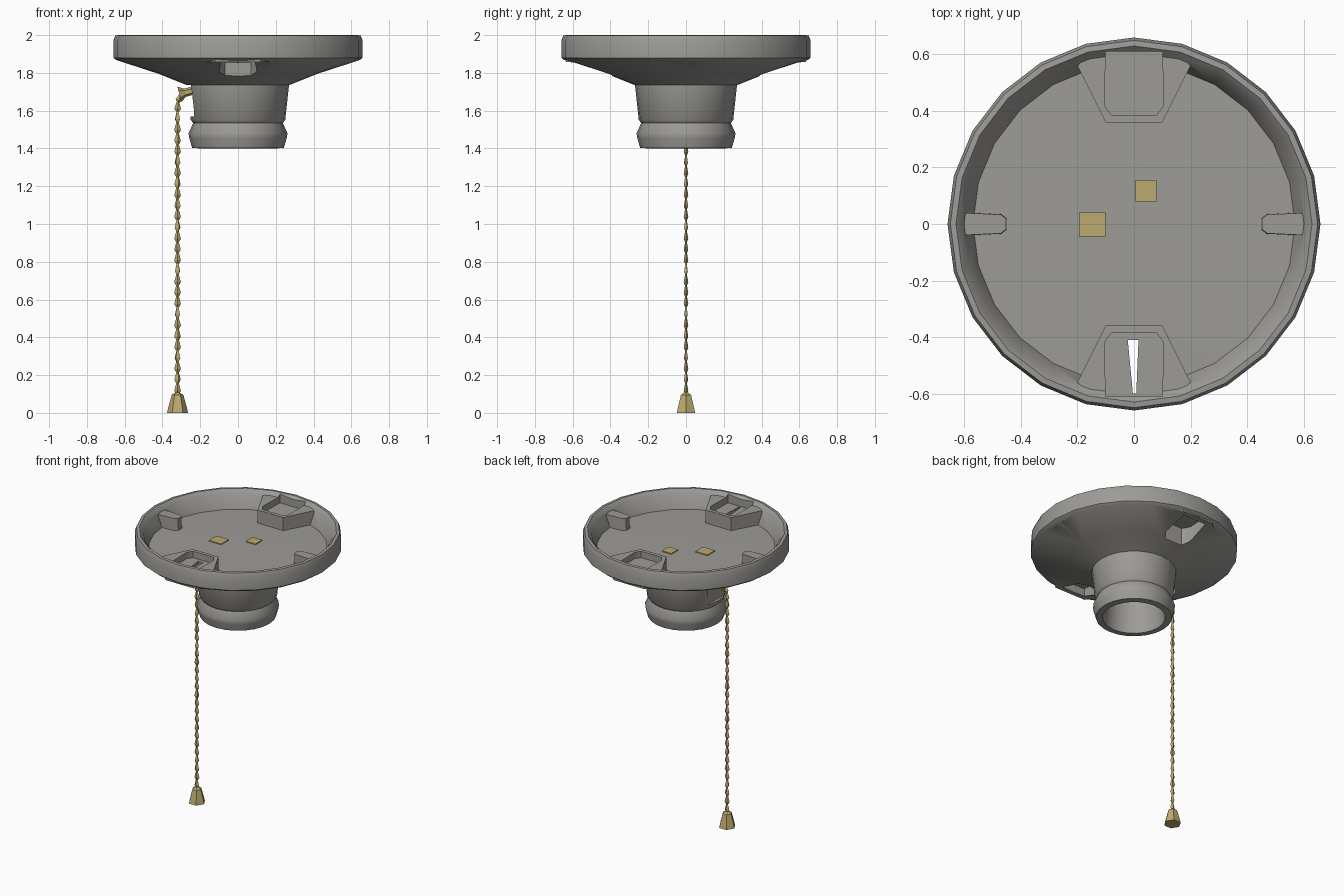
import bpy, bmesh, math
from mathutils import Vector

if "Cube" in bpy.data.objects:
    bpy.data.objects.remove(bpy.data.objects["Cube"])


def material(name, rgb):
    m = bpy.data.materials.new(name)
    m.diffuse_color = (*rgb, 1)
    m.use_nodes = True
    m.node_tree.nodes["Principled BSDF"].inputs["Base Color"].default_value = m.diffuse_color
    return m


GREY = material("warm_grey", (0.34, 0.33, 0.31))
BRASS = material("brass", (0.50, 0.40, 0.16))


def finish(name, bm, mat):
    bmesh.ops.recalc_face_normals(bm, faces=bm.faces)
    me = bpy.data.meshes.new(name)
    bm.to_mesh(me)
    bm.free()
    ob = bpy.data.objects.new(name, me)
    bpy.context.collection.objects.link(ob)
    me.materials.append(mat)
    return ob


def lathe(name, profile, n, mat):
    """Solid of revolution; profile points are (radius, z)."""
    bm = bmesh.new()
    rings = []
    for r, z in profile:
        k = n if r > 0 else 1
        rings.append([bm.verts.new((r * math.cos(2 * math.pi * i / n),
                                    r * math.sin(2 * math.pi * i / n), z)) for i in range(k)])
    for a, b in zip(rings, rings[1:]):
        for i in range(n):
            j = (i + 1) % n
            vs = [a[i % len(a)], a[j % len(a)], b[j % len(b)], b[i % len(b)]]
            bm.faces.new(list(dict.fromkeys(vs)))
    return finish(name, bm, mat)


def prism(name, outline, z0, z1, mat, taper=1.0):
    """Extrude an xy outline from z0 to z1, optionally tapering the top."""
    bm = bmesh.new()
    c = sum((Vector(p) for p in outline), Vector((0, 0))) / len(outline)
    lo = [bm.verts.new((x, y, z0)) for x, y in outline]
    hi = [bm.verts.new((*(c + (Vector(p) - c) * taper), z1)) for p in outline]
    n = len(lo)
    bm.faces.new(lo)
    bm.faces.new(hi)
    for i in range(n):
        bm.faces.new((lo[i], lo[(i + 1) % n], hi[(i + 1) % n], hi[i]))
    return finish(name, bm, mat)


def combine(target, other, op):
    """Apply a boolean and remove the helper."""
    other.hide_render = True
    mod = target.modifiers.new(op, 'BOOLEAN')
    mod.operation, mod.object, mod.solver = op, other, 'EXACT'
    bpy.context.view_layer.objects.active = target
    bpy.ops.object.modifier_apply(modifier=mod.name)
    bpy.data.objects.remove(other, do_unlink=True)


def box(x0, x1, y0, y1):
    return [(x0, y0), (x1, y0), (x1, y1), (x0, y1)]


# Ceiling canopy with neck, bead and hollow socket
body = lathe("lamp_holder", [
    (0, 1.885), (0.30, 1.885), (0.57, 1.88), (0.605, 1.975), (0.63, 2.0), (0.65, 1.998),
    (0.66, 1.97), (0.66, 1.88), (0.645, 1.868), (0.42, 1.795), (0.27, 1.735),
    (0.25, 1.55), (0.237, 1.535), (0.262, 1.48), (0.258, 1.455), (0.243, 1.403),
    (0.20, 1.40), (0.19, 1.50), (0.185, 1.70), (0, 1.70)], 24, GREY)

# Screw bosses at front and back: raised block, top recess, pocket underneath
for s in (-1, 1):
    flip = lambda pts: [(x, s * y) for x, y in pts]
    combine(body, prism("boss", flip([(-0.10, 0.36), (0.10, 0.36), (0.20, 0.56), (0.12, 0.635),
                                      (-0.12, 0.635), (-0.20, 0.56)]), 1.857, 1.975, GREY), 'UNION')
    combine(body, prism("recess", flip([(-0.08, 0.385), (0.08, 0.385), (0.105, 0.42), (0.10, 0.61),
                                        (-0.10, 0.61), (-0.105, 0.42)]), 1.93, 2.1, GREY), 'DIFFERENCE')
    combine(body, prism("pocket", flip([(-0.07, 0.39), (0.07, 0.39), (0.10, 0.44), (0.09, 0.60),
                                        (-0.09, 0.60), (-0.10, 0.44)]), 1.6, 1.91, GREY), 'DIFFERENCE')
    # Side ribs
    combine(body, prism("rib", [(s * x, y) for x, y in
                                [(0.45, -0.02), (0.47, -0.035), (0.62, -0.042), (0.62, 0.042),
                                 (0.47, 0.035), (0.45, 0.02)]], 1.86, 1.965, GREY, 0.95), 'UNION')

# Narrow screw slot through the front boss
combine(body, prism("slot", [(-0.022, -0.41), (0.016, -0.41), (0.008, -0.60), (-0.004, -0.60)],
                    1.85, 2.05, GREY), 'DIFFERENCE')
# Flat on the neck behind the chain
combine(body, prism("neck_flat", box(-0.40, -0.232, -0.10, 0.10), 1.57, 1.735, GREY), 'DIFFERENCE')

for o in bpy.context.selected_objects:
    o.select_set(False)
body.select_set(True)
bpy.context.view_layer.objects.active = body
bpy.ops.object.shade_smooth_by_angle(angle=math.radians(40))

# Brass terminals just above the inside floor
prism("left_terminal", box(-0.195, -0.10, -0.045, 0.04), 1.883, 1.891, BRASS)
prism("right_terminal", box(0.005, 0.08, 0.08, 0.155), 1.883, 1.891, BRASS)

# Chain guide leaving the neck
guide = lathe("chain_guide", [(0, -0.06), (0.022, -0.06), (0.022, 0.02), (0.042, 0.05), (0, 0.04)], 6, BRASS)
guide.location = (-0.262, 0, 1.70)
guide.rotation_euler = (0, math.radians(-105), 0)

# Pull chain: tapered low-poly beads that bend over at the top
path = [(-0.32, 0.10 + 0.0575 * i) for i in range(27)] + [(-0.318, 1.645), (-0.303, 1.685), (-0.275, 1.705)]
bm = bmesh.new()
for i, (p, q) in enumerate(zip(path, path[1:])):
    a, b = Vector((p[0], 0, p[1])), Vector((q[0], 0, q[1]))
    d = b - a
    side = Vector((d.z, 0, -d.x)).normalized()
    rings = []
    for t, r in ((0, 0.008), (0.3, 0.0175), (1, 0.007)):
        ring = []
        for k in range(4):
            ang = k * math.pi / 2 + i * 0.35 * (i % 2)
            ring.append(bm.verts.new(a + d * t + side * (r * math.cos(ang))
                                     + Vector((0, 0.7 * r * math.sin(ang), 0))))
        rings.append(ring)
    bm.faces.new(rings[0])
    bm.faces.new(rings[-1])
    for u, v in zip(rings, rings[1:]):
        for k in range(4):
            bm.faces.new((u[k], u[(k + 1) % 4], v[(k + 1) % 4], v[k]))
finish("pull_chain", bm, BRASS)

# Bell-shaped pull at the end of the chain
pull = lathe("chain_pull", [(0, 0.0), (0.056, 0.0), (0.05, 0.025), (0.031, 0.095), (0.012, 0.108), (0, 0.108)],
             6, BRASS)
pull.location.x = -0.32
